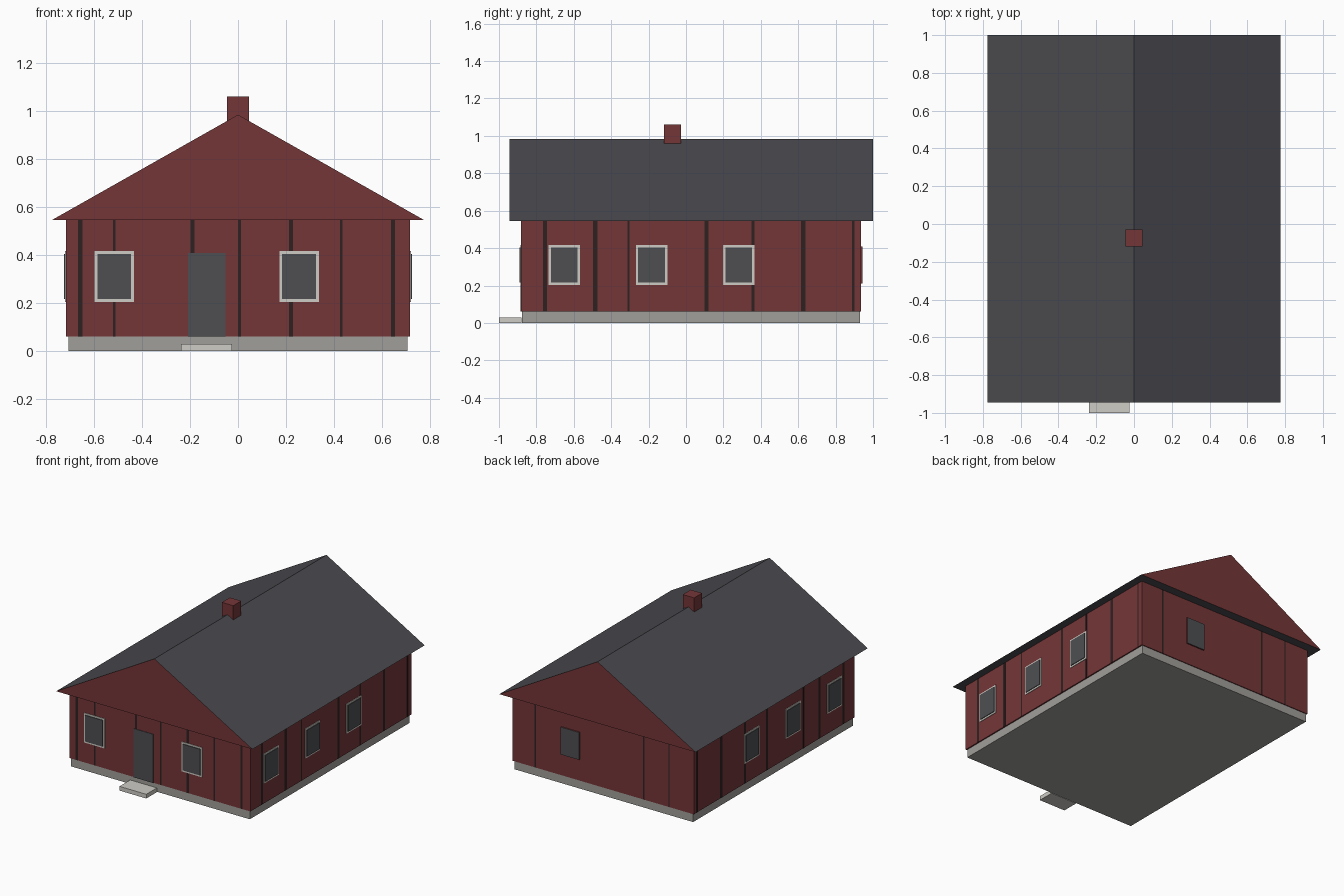
import bpy

if "Cube" in bpy.data.objects:
    bpy.data.objects.remove(bpy.data.objects["Cube"])


def mat(name, r, g, b):
    lin = [((c / 255 + 0.055) / 1.055) ** 2.4 for c in (r, g, b)]
    m = bpy.data.materials.new(name)
    m.diffuse_color = (*lin, 1)
    m.use_nodes = True
    m.node_tree.nodes["Principled BSDF"].inputs["Base Color"].default_value = m.diffuse_color
    return m


RED = mat("barn_red", 117, 54, 56)
SLATE = mat("slate_grey", 75, 75, 80)
GLASS = mat("window_grey", 78, 79, 82)
TRIM = mat("off_white", 206, 204, 197)
STONE = mat("stone_grey", 160, 159, 154)
GAP = mat("dark_gap", 46, 33, 33)


def mesh(name, verts, faces, *mats):
    me = bpy.data.meshes.new(name)
    me.from_pydata(verts, [], faces)
    for m in mats:
        me.materials.append(m)
    ob = bpy.data.objects.new(name, me)
    bpy.context.collection.objects.link(ob)
    return ob


def box(name, x, y, z, m):
    (x0, x1), (y0, y1), (z0, z1) = sorted(x), sorted(y), sorted(z)
    v = [(a, b, c) for a in (x0, x1) for b in (y0, y1) for c in (z0, z1)]
    f = [(0, 1, 3, 2), (4, 6, 7, 5), (0, 4, 5, 1),
         (2, 3, 7, 6), (0, 2, 6, 4), (1, 5, 7, 3)]
    return mesh(name, v, f, m)


WX, WY0, WY1 = 0.716, -0.882, 0.935      # wall planes
WZ0, WZ1 = 0.06, 0.545


def plate(name, side, u, z, m, out, base=0.0):
    """Thin plate on one wall; u is the span along it, out its projection."""
    if side in ("front", "back"):
        w, s = (WY0, -1) if side == "front" else (WY1, 1)
        return box(name, u, (w + s * base, w + s * out), z, m)
    s = 1 if side == "right" else -1
    return box(name, (s * (WX + base), s * (WX + out)), u, z, m)


# Body
box("foundation", (-0.707, 0.707), (-0.876, 0.929), (0, 0.062), STONE)
box("walls", (-WX, WX), (WY0, WY1), (WZ0, WZ1), RED)
box("chimney", (-0.045, 0.045), (-0.118, -0.028), (0.955, 1.06), RED)
box("front_step", (-0.237, -0.025), (-1.0, -0.88), (0, 0.03), TRIM)

# Roof prism: grey slopes and underside, red gable ends
roof = mesh("roof",
            [(x, y, z) for y in (-0.945, 1.0)
             for x, z in ((-0.776, WZ1), (0.776, WZ1), (0, 0.984))],
            [(0, 1, 2), (3, 5, 4), (0, 3, 4, 1), (1, 4, 5, 2), (2, 5, 3, 0)],
            SLATE, RED)
for p in roof.data.polygons:
    p.material_index = 1 if len(p.vertices) == 3 else 0


# Framed windows: four trim strips with a projecting pane
def window(side, a, b):
    z0, z1, t = 0.204, 0.416, 0.012
    for u, z in (((a, a + t), (z0, z1)), ((b - t, b), (z0, z1)),
                 ((a + t, b - t), (z0, z0 + t)), ((a + t, b - t), (z1 - t, z1))):
        plate(side + "_window_frame", side, u, z, TRIM, 0.004)
    plate(side + "_window_pane", side, (a + t, b - t), (z0 + t, z1 - t), GLASS, 0.0095)


for a, b in ((-0.598, -0.434), (0.172, 0.337)):
    window("front", a, b)
for a, b in ((-0.735, -0.568), (-0.268, -0.1), (0.198, 0.366)):
    for side in ("right", "left"):
        window(side, a, b)

# Back window with red reveal and front door
plate("back_window_reveal", "back", (0.183, 0.33), (0.212, 0.408), RED, 0.008)
plate("back_window_pane", "back", (0.183, 0.33), (0.212, 0.408), GLASS, 0.0095, 0.008)
plate("front_door", "front", (-0.208, -0.052), (WZ0, 0.408), GLASS, 0.004)

# Narrow dark gaps between the wall boards: (centre, width)
gaps = {
    "front": ((-0.657, 0.018), (-0.515, 0.011), (0.007, 0.012),
              (0.221, 0.018), (0.43, 0.011), (0.646, 0.016)),
    "right": ((-0.754, 0.02), (-0.485, 0.024), (-0.307, 0.012), (0.11, 0.02),
              (0.358, 0.018), (0.626, 0.024), (0.895, 0.014)),
    "back": ((0.537, 0.012), (-0.32, 0.012), (-0.522, 0.008)),
}
gaps["left"] = gaps["right"]
for side, rows in gaps.items():
    for c, w in rows:
        plate(side + "_board_gap", side, (c - w / 2, c + w / 2), (WZ0, WZ1), GAP, 0.001)
# Short gap above the door
plate("door_board_gap", "front", (-0.197, -0.182), (0.408, WZ1), GAP, 0.001)
